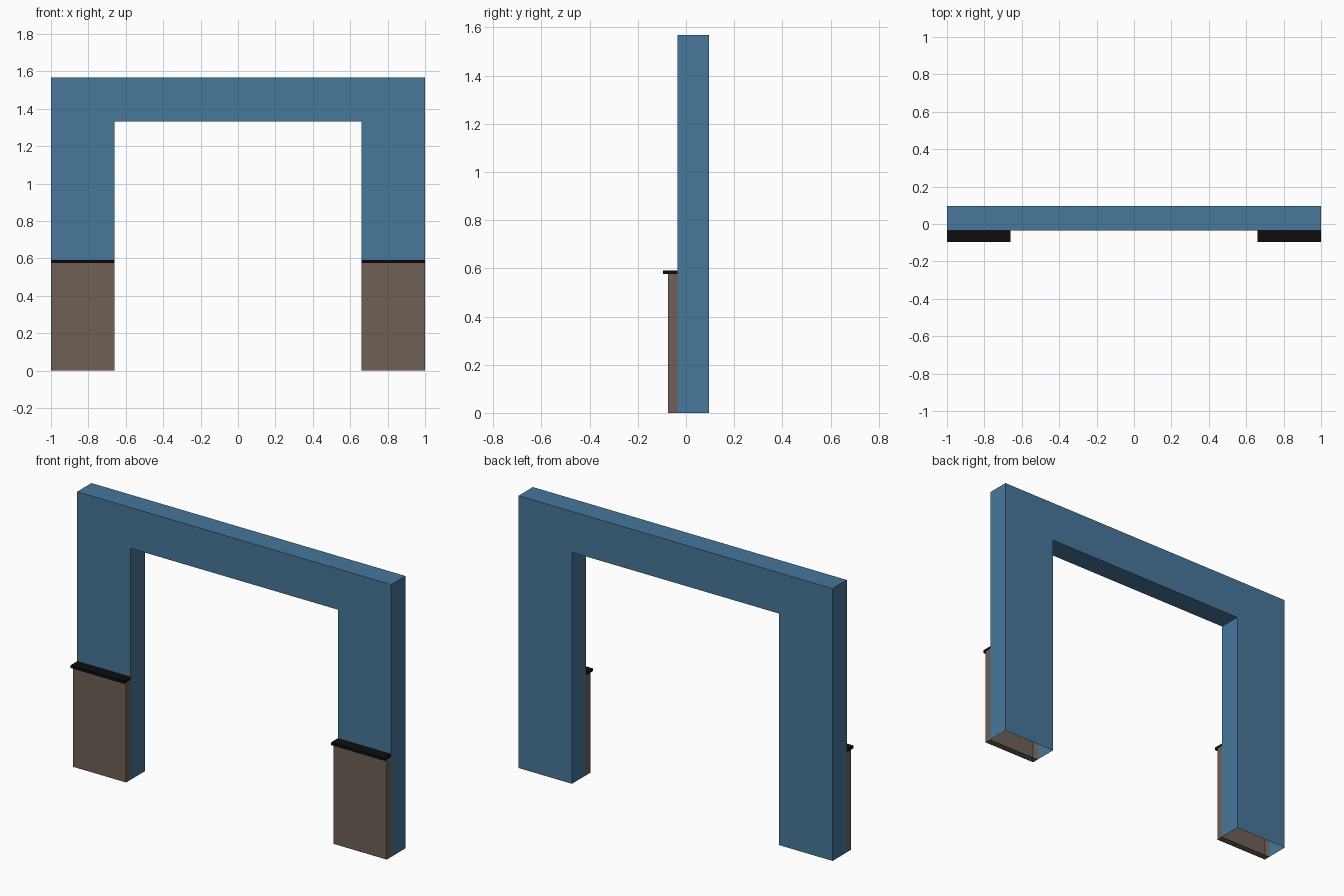
import bpy, bmesh

if "Cube" in bpy.data.objects:
    bpy.data.objects.remove(bpy.data.objects["Cube"])

W, INNER = 1.0, 0.66          # outer / opening half widths
TOP, LINTEL = 1.568, 1.333    # arch height, opening height
FRONT, BACK = -0.035, 0.095   # arch depth
PLINTH_Y, PLINTH_Z = -0.075, 0.576
CAP_Y, CAP_Z = -0.095, 0.592


def material(name, rgb):
    m = bpy.data.materials.new(name)
    m.diffuse_color = (*rgb, 1)
    m.use_nodes = True
    m.node_tree.nodes["Principled BSDF"].inputs["Base Color"].default_value = m.diffuse_color
    return m


blue = material("blue", (0.063, 0.184, 0.327))
brown = material("brown", (0.162, 0.117, 0.095))
black = material("black", (0.004, 0.004, 0.004))


def finish(name, bm, mat):
    mesh = bpy.data.meshes.new(name)
    bm.to_mesh(mesh)
    bm.free()
    mesh.materials.append(mat)
    obj = bpy.data.objects.new(name, mesh)
    bpy.context.collection.objects.link(obj)
    return obj


def box(name, lo, hi, mat, drop=None):
    """Box between two corners; drop(normal) removes open sides."""
    bm = bmesh.new()
    bmesh.ops.create_cube(bm, size=1)
    for v in bm.verts:
        v.co = [lo[i] if v.co[i] < 0 else hi[i] for i in range(3)]
    bm.normal_update()
    if drop:
        bmesh.ops.delete(bm, geom=[f for f in bm.faces if drop(f.normal)],
                         context='FACES')
    return finish(name, bm, mat)


# Arch: hollow surround, open underneath and behind the plinths
bm = bmesh.new()
outline = [(-W, 0), (-W, PLINTH_Z), (-W, TOP), (W, TOP), (W, PLINTH_Z), (W, 0),
           (INNER, 0), (INNER, PLINTH_Z), (INNER, LINTEL),
           (-INNER, LINTEL), (-INNER, PLINTH_Z), (-INNER, 0)]
front = [bm.verts.new((x, FRONT, z)) for x, z in outline]
back = [bm.verts.new((x, BACK, z)) for x, z in outline]
bm.faces.new(front[1:5] + front[7:11])      # front above the plinths
bm.faces.new(back)
n = len(outline)
for i in range(n):
    j = (i + 1) % n
    if outline[i][1] or outline[j][1]:      # leave the feet open
        bm.faces.new((front[i], front[j], back[j], back[i]))
bmesh.ops.recalc_face_normals(bm, faces=bm.faces)
finish("arch", bm, blue)

# Plinths (open at the back and top) with their cap ledges
for side, x0, x1 in (("left", -W, -INNER), ("right", INNER, W)):
    box(side + "_plinth", (x0, PLINTH_Y, 0), (x1, FRONT, PLINTH_Z), brown,
        lambda nrm: nrm.y > 0.5 or nrm.z > 0.5)
    box(side + "_cap", (x0, CAP_Y, PLINTH_Z), (x1, FRONT, CAP_Z), black)
